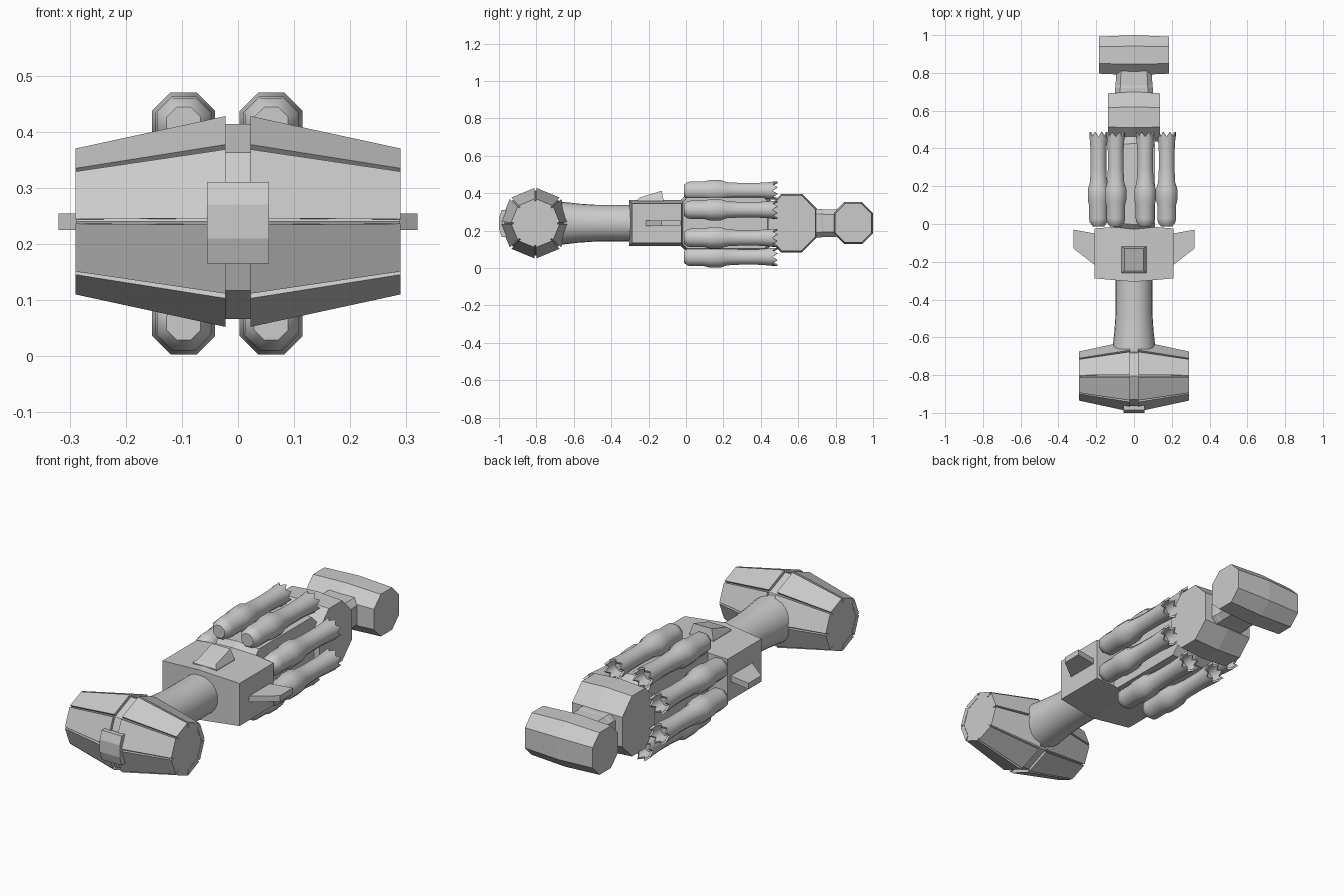
import bpy, bmesh
from math import sin, cos, pi, radians, sqrt

if "Cube" in bpy.data.objects:
    bpy.data.objects.remove(bpy.data.objects["Cube"])

ZC = 0.24  # height of the ship's long axis


def loft(name, rings, smooth=False):
    """Skin a list of equal-length vertex rings and cap both ends."""
    bm = bmesh.new()
    rows = [[bm.verts.new(p) for p in r] for r in rings]
    n = len(rows[0])
    for a, b in zip(rows, rows[1:]):
        for i in range(n):
            bm.faces.new((a[i], a[(i + 1) % n], b[(i + 1) % n], b[i]))
    bm.faces.new(rows[0][::-1])
    bm.faces.new(rows[-1])
    bmesh.ops.recalc_face_normals(bm, faces=bm.faces)
    me = bpy.data.meshes.new(name)
    bm.to_mesh(me)
    bm.free()
    ob = bpy.data.objects.new(name, me)
    bpy.context.collection.objects.link(ob)
    if smooth:
        bpy.ops.object.select_all(action='DESELECT')
        ob.select_set(True)
        bpy.context.view_layer.objects.active = ob
        bpy.ops.object.shade_smooth_by_angle(angle=radians(50))
    return ob


def chamfered(hu, hv, c):
    """Chamfered rectangle centred on the origin."""
    return [(hu, -hv + c), (hu, hv - c), (hu - c, hv), (-hu + c, hv),
            (-hu, hv - c), (-hu, -hv + c), (-hu + c, -hv), (hu - c, -hv)]


def across(name, profile, yc, width, inset):
    """Block across x: full yz profile at the centre, inset at both ends."""
    hy = max(p[0] for p in profile)
    hz = max(p[1] for p in profile)
    rings = []
    for x, s in ((-width, inset), (0, 0), (width, inset)):
        rings.append([(x, yc + y * (1 - s / hy), ZC + z * (1 - s / hz)) for y, z in profile])
    return loft(name, rings)


def lengthwise(name, profile, stations):
    """Block along y from an xz profile; stations are (y, scale)."""
    return loft(name, [[(x * s, y, ZC + z * s) for x, z in profile] for y, s in stations])


# Bow drum: octagonal core with separated tapered armour panels
YB = -0.805


def drum_point(x, r, a):
    return (x, YB + r * cos(a), ZC + r * sin(a))


loft("bow_drum_core", [[drum_point(x, r, i * pi / 4) for i in range(8)]
                       for x, r in ((-0.288, 0.119), (-0.02, 0.174), (0.02, 0.174), (0.288, 0.119))])


def panel_ring(x, r, k, gap):
    a0, a1 = k * pi / 4, (k + 1) * pi / 4
    f = gap / r
    inner = r - 0.025
    return [drum_point(x, r, a0 + f), drum_point(x, r, a1 - f),
            drum_point(x, inner, a1 - f), drum_point(x, inner, a0 + f)]


for side in (-1, 1):
    for k in range(8):
        loft("bow_armour_panel", [panel_ring(side * 0.022, 0.188, k, 0.006),
                                  panel_ring(side * 0.29, 0.130, k, 0.004)])

# Bow plate
plate = [(-0.96, 0.165), (-0.985, 0.165), (-1.0, 0.21), (-1.0, 0.27), (-0.985, 0.31), (-0.96, 0.31)]
loft("bow_plate", [[(x, y, z) for y, z in plate] for x in (-0.055, 0.055)])

# Neck
circle = [(cos(i * pi / 12), sin(i * pi / 12)) for i in range(24)]
loft("neck", [[(r * u, y, ZC + r * v) for u, v in circle]
              for y, r in ((-0.72, 0.118), (-0.65, 0.113), (-0.57, 0.104), (-0.48, 0.098), (-0.29, 0.098))],
     smooth=True)

# Main hull box
across("main_hull", [(0.15, -0.123), (0.15, 0.123), (-0.15, 0.123), (-0.15, -0.123)], -0.156, 0.21, 0.018)

# Side fins
fin = [(0.18, -0.05), (0.21, -0.05), (0.32, -0.03), (0.32, -0.13), (0.21, -0.215), (0.18, -0.215)]
for side in (-1, 1):
    loft("side_fin", [[(side * x, y, z) for x, y in fin] for z in (0.225, 0.254)])

# Dorsal bridge wedge
loft("bridge_wedge", [
    [(-0.065, -0.26, 0.345), (0.065, -0.26, 0.345), (0.065, -0.12, 0.345), (-0.065, -0.12, 0.345)],
    [(-0.065, -0.26, 0.364), (0.065, -0.26, 0.364), (0.065, -0.12, 0.364), (-0.065, -0.12, 0.364)],
    [(-0.05, -0.245, 0.378), (0.05, -0.245, 0.378), (0.05, -0.13, 0.413), (-0.05, -0.13, 0.413)]])

# Spine between the engines
across("engine_spine", chamfered(0.265, 0.148, 0.05), 0.212, 0.11, 0.012)

# Aft blocks
across("aft_block", chamfered(0.135, 0.157, 0.08), 0.565, 0.137, 0.008)
lengthwise("aft_connector", chamfered(0.1, 0.076, 0.027), [(0.66, 1.0), (0.72, 1.0), (0.735, 0.97), (0.83, 0.95)])
across("stern_drum", chamfered(0.106, 0.112, 0.058), 0.894, 0.185, 0.008)

# Engine tubes: octagonal, bulged, hollow at the rear with a toothed rim
TUBE = [(-0.012, 0.033), (0.008, 0.050), (0.03, 0.054), (0.10, 0.054), (0.125, 0.061), (0.185, 0.061),
        (0.22, 0.049), (0.29, 0.045), (0.38, 0.045), (0.44, 0.049)]
OCT = []
for i in range(8):
    a = pi / 8 + i * pi / 4
    OCT.append((cos(a), sin(a), 1))
    b = a + pi / 8
    OCT.append((cos(b) * cos(pi / 8), sin(b) * cos(pi / 8), 0))


def tube(x, z):
    rings = [[(x + r * u, y, z + r * v) for u, v, t in OCT] for y, r in TUBE]
    for r in (0.052, 0.042):
        rings.append([(x + r * u, 0.463 + 0.025 * t, z + r * v) for u, v, t in OCT])
    rings.append([(x + 0.034 * u, 0.42, z + 0.034 * v) for u, v, t in OCT])
    loft("engine_tube", rings, smooth=True)


for x, dz in ((-0.097, 0.177), (0.059, 0.177), (-0.188, 0.075), (0.173, 0.075)):
    for s in (-1, 1):
        tube(x, 0.2365 + s * dz)
